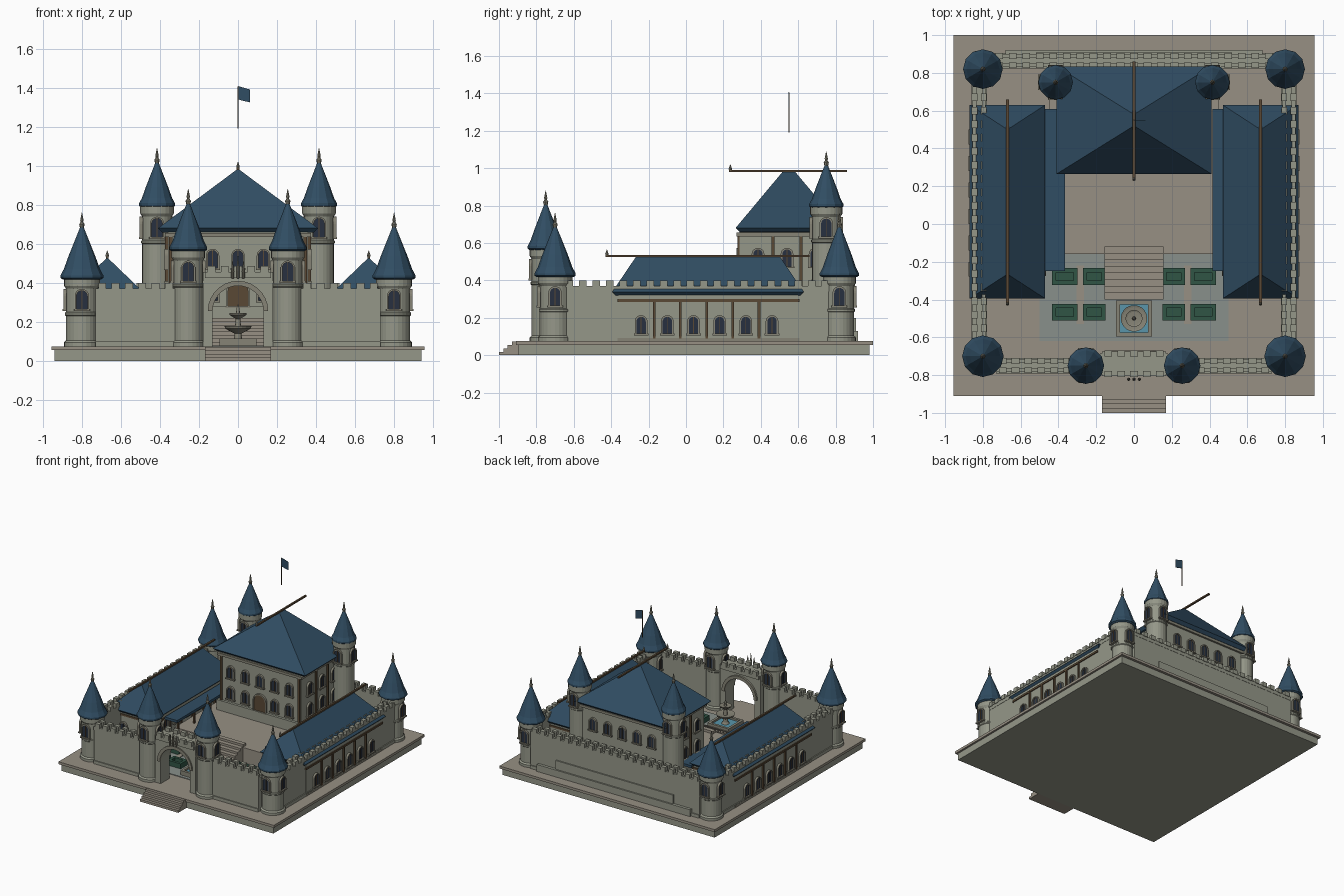
import bpy, bmesh
from math import pi, cos, sin
from mathutils import Matrix, Vector

if "Cube" in bpy.data.objects:
    bpy.data.objects.remove(bpy.data.objects["Cube"])

COL = {"stone": (.30, .31, .25), "paving": (.31, .28, .23), "roof": (.03, .075, .125),
       "wood": (.10, .065, .035), "glass": (.02, .03, .05), "hedge": (.03, .09, .06),
       "water": (.10, .30, .40), "trim": (.24, .23, .18), "court": (.25, .28, .26)}
MATS = {}
for key, c in COL.items():
    MATS[key] = bpy.data.materials.new(key)
    MATS[key].diffuse_color = (*c, 1)
PARTS = {}
I = Matrix.Identity(4)


def part(name, mat):
    return PARTS.setdefault(name, (bmesh.new(), mat))[0]


def place(x, y, z=0, a=0):
    return Matrix.Translation((x, y, z)) @ Matrix.Rotation(a, 4, 'Z')


def box(name, mat, x0, x1, y0, y1, z0, z1, M=I):
    S = Matrix.Diagonal((x1 - x0, y1 - y0, z1 - z0, 1))
    T = Matrix.Translation(((x0 + x1) / 2, (y0 + y1) / 2, (z0 + z1) / 2))
    bmesh.ops.create_cube(part(name, mat), size=1, matrix=M @ T @ S)


def lathe(name, mat, prof, x, y, n=16):
    bm = part(name, mat)
    rings = [[bm.verts.new((x + r * cos(2 * pi * i / n), y + r * sin(2 * pi * i / n), z))
              for i in range(n)] for r, z in prof]
    for a, b in zip(rings, rings[1:]):
        for i in range(n):
            j = (i + 1) % n
            bm.faces.new((a[i], a[j], b[j], b[i]))
    bm.faces.new(rings[0][::-1])
    bm.faces.new(rings[-1])


def prism(name, mat, pts, depth, M):
    """Extrude an outline (across, up) towards local -y."""
    bm = part(name, mat)
    f = [bm.verts.new(M @ Vector((u, -depth, v))) for u, v in pts]
    b = [bm.verts.new(M @ Vector((u, 0, v))) for u, v in pts]
    bm.faces.new(f)
    bm.faces.new(b[::-1])
    for i in range(len(pts)):
        j = (i + 1) % len(pts)
        bm.faces.new((f[j], f[i], b[i], b[j]))


def arc(r, z, n=10):
    return [(r * cos(pi * i / n), z + r * sin(pi * i / n)) for i in range(n + 1)]


def window(x, y, z, a, w=.05, h=.09, pane="glass"):
    M = place(x, y, z, a)
    r, s = w / 2, h - w / 2
    o = r + .009
    frame = [(r, 0)] + arc(r, s) + [(-r, 0), (-o, 0)] + arc(o, s)[::-1] + [(o, 0)]
    prism("window_frames", "trim", frame, .016, M)
    prism("window_panes" if pane == "glass" else "door", pane, [(r, 0)] + arc(r, s) + [(-r, 0)], .008, M)
    box("window_frames", "trim", -o - .005, o + .005, -.02, 0, -.01, 0, M)
    box("mullions", "wood", -.002, .002, -.011, 0, 0, h, M)


def tower(x, y, r, top, apex, eave):
    lathe("tower_bodies", "stone", [(r + .01, .07), (r + .01, .095), (r, .105), (r, top - .20), (r + .005, top - .195),
          (r + .005, top - .185), (r, top - .18), (r, top - .06), (r + .01, top - .045), (r + .01, top)], x, y, 24)
    h = apex - top
    lathe("tower_roofs", "roof", [(eave * .9, top - .012), (eave, top - .005), (eave, top + .008),
          (eave * .84, top + h * .15), (eave * .62, top + h * .4), (.003, apex)], x, y, 12)
    lathe("finials", "trim", [(.008, apex - .025), (.014, apex), (.006, apex + .012),
          (.009, apex + .02), (.001, apex + .06)], x, y, 8)
    for k in range(4):
        a = k * pi / 2
        window(x + sin(a) * (r - .003), y - cos(a) * (r - .003), top - .165, a, .055, .095)


def battlement(M, length, thick, z):
    n = max(2, round(length / .072))
    for s in (-1, 1):
        y = s * (thick / 2 - .008)
        box("parapets", "stone", -length / 2, length / 2, y - .01, y + .01, z - .03, z, M)
        for i in range(n):
            c = (i + .5) * length / n - length / 2
            box("merlons", "stone", c - .02, c + .02, y - .015, y + .015, z - .005, z + .03, M)


def wall(x, y, length, a, thick=.065, top=.37):
    M = place(x, y, 0, a)
    box("curtain_walls", "stone", -length / 2, length / 2, -thick / 2, thick / 2, .07, top - .03, M)
    box("wall_plinths", "stone", -length / 2, length / 2, -thick / 2 - .008, thick / 2 + .008, .07, .1, M)
    battlement(M, length, thick, top)


def hip(name, x0, x1, y0, y1, z0, z1, ya, yb):
    bm = part(name, "roof")
    c, t = (x0 + x1) / 2, .022
    P = [(x0 + t, y0 + t, z0 - t), (x1 - t, y0 + t, z0 - t), (x1 - t, y1 - t, z0 - t), (x0 + t, y1 - t, z0 - t),
         (x0, y0, z0), (x1, y0, z0), (x1, y1, z0), (x0, y1, z0), (c, ya, z1), (c, yb, z1)]
    v = [bm.verts.new(p) for p in P]
    for f in ((3, 2, 1, 0), (0, 1, 5, 4), (1, 2, 6, 5), (2, 3, 7, 6), (3, 0, 4, 7),
              (4, 5, 8), (5, 6, 9, 8), (6, 7, 9), (7, 4, 8, 9)):
        bm.faces.new([v[i] for i in f])


def ridge(x, y0, y1, z):
    box("ridge_poles", "wood", x - .007, x + .007, y0, y1, z - .006, z + .006)
    lathe("finials", "trim", [(.007, z), (.009, z + .012), (.001, z + .035)], x, y0 + .007, 8)


# base platform and entrance steps
box("base", "stone", -.94, .94, -.895, .98, 0, .055)
box("base_slab", "paving", -.955, .955, -.91, 1, .055, .075)
for i in range(4):
    box("front_steps", "paving", -.17, .17, -1 + i * .023, -.88, i * .018, (i + 1) * .018)
box("courtyard", "court", -.5, .5, -.62, -.16, .07, .08)

# towers and curtain walls
for s in (-1, 1):
    tower(s * .8, -.7, .082, .43, .70, .11)
    tower(s * .8, .82, .078, .43, .70, .105)
    tower(s * .255, -.75, .076, .575, .82, .097)
    tower(s * .415, .75, .076, .80, 1.03, .092)
    wall(s * .82, .06, 1.44, pi / 2)
    wall(s * .525, -.75, .41, 0)
wall(0, .865, 1.5, 0)
box("rear_ledges", "stone", -.68, .68, .88, .92, .07, .13)
box("rear_ledges", "stone", -.52, .52, .88, .908, .13, .20)

# arched gatehouse
G = place(0, -.685)
prism("gatehouse", "stone", [(.13, .075)] + arc(.13, .255, 14) + [(-.13, .075), (-.18, .075),
      (-.18, .455), (.18, .455), (.18, .075)], .11, G)
for y, d in ((-.79, .015), (-.67, .015)):
    prism("gate_arch_trim", "trim", arc(.13, .255, 14) + arc(.155, .255, 14)[::-1], d, place(0, y))
battlement(place(0, -.74), .34, .125, .455)
for x in (-.028, 0, .028):
    lathe("gate_spikes", "trim", [(.006, .42), (.009, .46), (.001, .54 - abs(x))], x, -.822, 8)

# terrace and main stairs
box("terrace", "paving", -.45, .45, -.16, .8, .07, .20)
for i in range(8):
    z = .08 + (i + 1) * .0175
    box("main_stairs", "paving", -.155, .155, -.40 + i * .035, -.12, .075, z)

# keep
box("keep_podium", "stone", -.375, .375, .265, .81, .19, .28)
box("keep", "stone", -.36, .36, .285, .80, .2, .665)
box("keep_cornice", "trim", -.375, .375, .27, .815, .635, .655)
hip("keep_roof", -.41, .41, .265, .835, .68, .985, .52, .58)
ridge(0, .23, .86, .985)
for x in (-.26, -.13, 0, .13, .26):
    window(x, .285, .475, 0)
    window(x, .80, .475, pi)
    if x:
        window(x, .285, .31, 0)
window(0, .285, .28, 0, .1, .13, "wood")
for s in (-1, 1):
    for y in (.385, .54, .69):
        for z in (.31, .475):
            window(s * .36, y, z, s * pi / 2)
    for y in (.465, .615):
        box("keep_posts", "wood", s * .365 - .008, s * .365 + .008, y - .007, y + .007, .28, .64)
    box("keep_posts", "wood", s * .345 - .009, s * .345 + .009, .275, .295, .28, .64)

# side wings
for s in (-1, 1):
    a, c = s * pi / 2, s * .67
    box("wings", "stone", c - .185, c + .185, -.36, .6, .07, .325)
    box("wing_plinths", "trim", c - .192, c + .192, -.367, .607, .07, .092)
    box("wing_beams", "wood", c - .193, c + .193, -.366, .606, .285, .30)
    hip("wing_roofs", c - .2, c + .2, -.395, .63, .338, .53, -.265, .5)
    ridge(c, -.43, .66, .53)
    for i in range(6):
        y = -.24 + i * .14
        window(s * .855, y, .115, a)
        window(s * .485, y, .215, -a, .045, .07)
        if i < 5:
            for x in (.858, .482):
                box("wing_posts", "wood", s * x - .008, s * x + .008, y + .063, y + .077, .09, .29)
    for x in (c - .09, c + .09):
        window(x, -.36, .14, 0)
    # arcade lean-to roof
    x = s * .445 + .025
    box("arcade_roofs", "roof", x - .055, x + .055, -.25, .61, .29, .31)
    for i in range(5):
        y = -.22 + i * .2
        box("arcade_posts", "wood", x - s * .045 - .007, x - s * .045 + .007, y - .007, y + .007, .07, .29)

# garden hedges and paths
for s in (-1, 1):
    box("garden_paths", "paving", s * .285 - .02, s * .285 + .02, -.53, -.22, .075, .084)
    for x, w in ((.21, .06), (.367, .068)):
        for y in (-.278, -.468):
            M = place(s * x, y)
            for k in (-1, 1):
                box("hedges", "hedge", -w, w, k * .033 - .011, k * .033 + .011, .075, .12, M)
                box("hedges", "hedge", k * (w - .011) - .011, k * (w - .011) + .011, -.044, .044, .075, .12, M)
            box("planting", "hedge", -w + .02, w - .02, -.03, .03, .075, .09, M)

# fountain
F = place(0, -.5)
for k in range(4):
    box("fountain_basin", "trim", -.095, .095, -.095, -.075, .075, .115, place(0, -.5, 0, k * pi / 2))
box("fountain_water", "water", -.08, .08, -.08, .08, .075, .1, F)
lathe("fountain_bowls", "trim", [(.035, .09), (.02, .115), (.018, .14), (.065, .165), (.07, .178), (.06, .175),
      (.016, .17), (.012, .215), (.042, .235), (.045, .245), (.036, .242), (.01, .24), (.008, .27), (.001, .29)],
      0, -.5, 20)

# flag
box("flag_pole", "wood", -.003, .003, .547, .553, 1.19, 1.405)
prism("flag", "roof", [(0, 1.34), (.03, 1.332), (.062, 1.325), (.062, 1.39), (.03, 1.4), (0, 1.408)], .003, place(0, .551))

for name, (bm, mat) in PARTS.items():
    bmesh.ops.recalc_face_normals(bm, faces=bm.faces)
    me = bpy.data.meshes.new(name)
    bm.to_mesh(me)
    bm.free()
    me.materials.append(MATS[mat])
    bpy.context.collection.objects.link(bpy.data.objects.new(name, me))

for m in bpy.data.materials:
    if m.users and not m.is_grease_pencil:
        m.use_nodes = True
        m.node_tree.nodes["Principled BSDF"].inputs["Base Color"].default_value = m.diffuse_color
